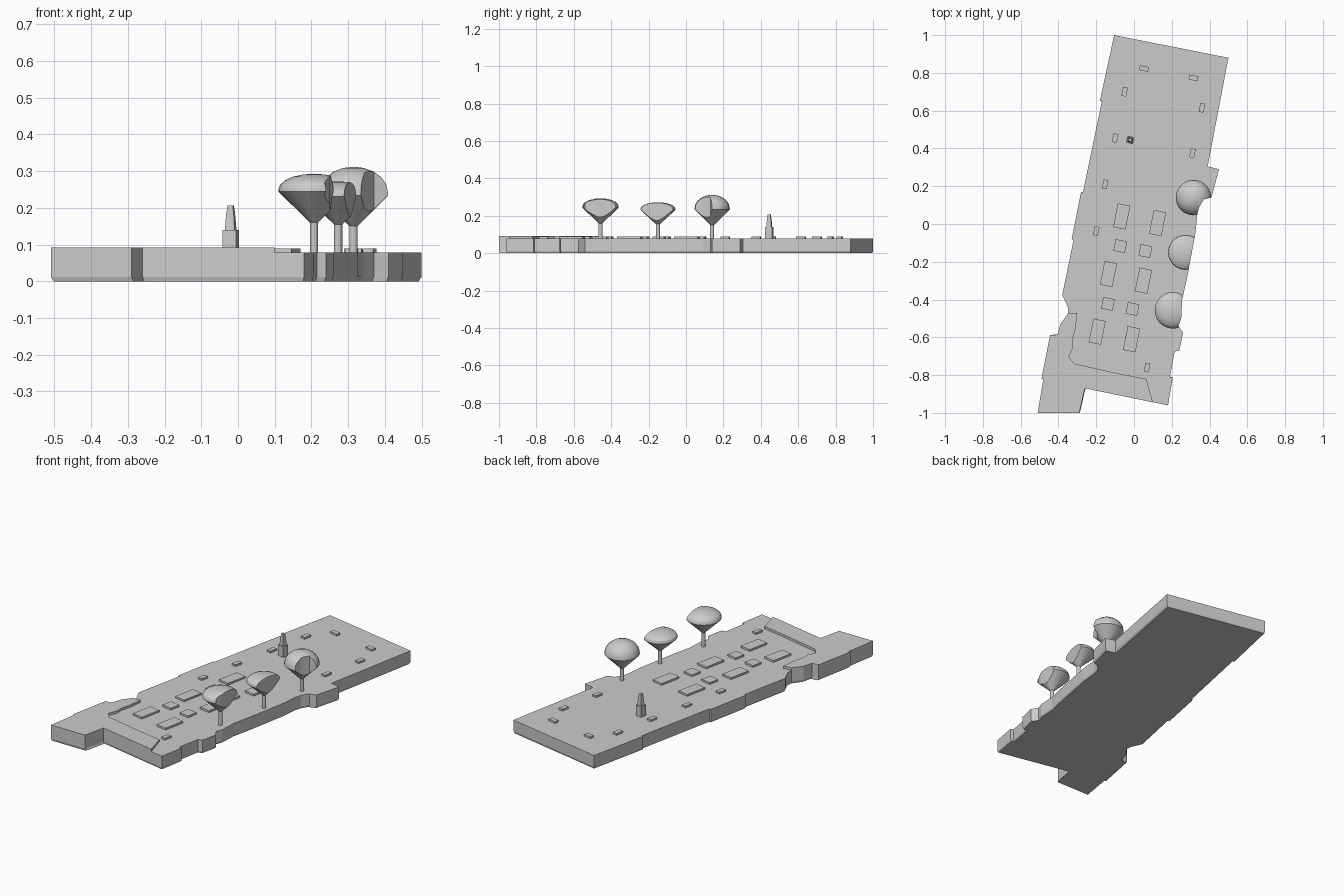
import bpy
import bmesh
import math
from mathutils import Matrix, Vector

cube = bpy.data.objects.get("Cube")
if cube:
    bpy.data.objects.remove(cube, do_unlink=True)

stone = bpy.data.materials.new("plain grey")
stone.use_nodes = True
stone.diffuse_color = (0.6, 0.6, 0.6, 1)
stone.node_tree.nodes["Principled BSDF"].inputs["Base Color"].default_value = stone.diffuse_color

TURN = math.radians(-11.5)   # the whole street grid is turned by this angle
GROUND = 0.078
PLATEAU = 0.092


def finish(name, bm):
    """Turn a bmesh into a named object with the shared material."""
    bmesh.ops.recalc_face_normals(bm, faces=bm.faces)
    mesh = bpy.data.meshes.new(name)
    bm.to_mesh(mesh)
    bm.free()
    mesh.materials.append(stone)
    obj = bpy.data.objects.new(name, mesh)
    bpy.context.scene.collection.objects.link(obj)
    return obj


def prism(name, outline, bottom, top, chamfer=0.0):
    """Extrude an outline upwards, optionally drawing in its lower rim."""
    bm = bmesh.new()
    face = bm.faces.new([bm.verts.new((x, y, top)) for x, y in outline])
    levels = [bottom + chamfer, bottom] if chamfer else [bottom]
    for z in levels:
        result = bmesh.ops.extrude_face_region(bm, geom=[face], use_keep_orig=(z == levels[0]))
        face = [g for g in result["geom"] if isinstance(g, bmesh.types.BMFace)][0]
        for v in face.verts:
            v.co.z = z
    if chamfer:
        for v in face.verts:
            v.co.x *= 0.985
            v.co.y *= 0.996
    return finish(name, bm)


def block(name, x, y, width, depth, bottom, top, taper=1.0):
    """Upright block aligned with the street grid."""
    bm = bmesh.new()
    bmesh.ops.create_cube(bm, size=1)
    for v in bm.verts:
        scale = taper if v.co.z > 0 else 1
        v.co = Vector((v.co.x * width * scale, v.co.y * depth * scale,
                       top if v.co.z > 0 else bottom))
    bm.transform(Matrix.Translation((x, y, 0)) @ Matrix.Rotation(TURN, 4, "Z"))
    return finish(name, bm)


def lathe(name, x, y, profile, sides):
    """Spin a profile of (radius, height) about a vertical axis."""
    bm = bmesh.new()
    verts = [bm.verts.new((r, 0, z)) for r, z in profile]
    edges = [bm.edges.new(pair) for pair in zip(verts, verts[1:])]
    bmesh.ops.spin(bm, geom=verts + edges, cent=(0, 0, 0), axis=(0, 0, 1),
                   angle=math.tau, steps=sides, use_merge=True)
    bmesh.ops.remove_doubles(bm, verts=bm.verts, dist=0.0001)
    bm.transform(Matrix.Translation((x, y, 0)))
    return finish(name, bm)


# Ground slab: east side, south end, then the west side back to the north
east = [(-.105, 1), (.5, .88), (.39, .305), (.45, .29), (.41, .14), (.37, .13),
        (.345, .09), (.335, .05), (.325, -.05), (.28, -.29), (.255, -.4),
        (.25, -.5), (.235, -.54), (.26, -.575), (.24, -.67), (.215, -.675),
        (.19, -.81), (.205, -.815), (.18, -.96)]
south = [(-.26, -.87), (-.29, -1), (-.51, -1), (-.48, -.82), (-.49, -.82),
         (-.445, -.59), (-.405, -.585), (-.39, -.53), (-.35, -.475)]
west = [(-.35, -.44), (-.38, -.375), (-.32, -.085), (-.33, -.08),
        (-.28, .17), (-.27, .17), (-.17, .65), (-.18, .655)]
outline = east + south + west
prism("ground_slab", outline, 0, GROUND, 0.012)

# Raised terrace along the south-west, with its winding inner edge
inner = [(-.3, -.47), (-.31, -.555), (-.325, -.61), (-.325, -.66),
         (-.345, -.705), (-.315, -.74), (-.09, -.79), (.065, -.82), (.1, -.944)]
prism("raised_terrace", south + inner, GROUND, PLATEAU)

# Rows of large and small garden plots
PLOT_TOP = 0.089
long_plots = [(-.065, .04), (.125, .005), (-.135, -.265), (.05, -.3),
              (-.195, -.57), (-.013, -.61)]
square_plots = [(-.073, -.117), (.06, -.143), (-.138, -.423), (-.008, -.45)]
upright_slabs = [(-.05, .7), (.36, .615), (-.1, .455), (.31, .375),
                 (-.153, .21), (-.2, -.037), (.069, -.76)]
flat_slabs = [(.053, .823), (.315, .773)]
for label, places, width, depth in (("long_plot", long_plots, .067, .128),
                                    ("square_plot", square_plots, .062, .062),
                                    ("small_block", upright_slabs, .026, .048),
                                    ("cross_block", flat_slabs, .048, .026)):
    for i, (x, y) in enumerate(places):
        block(f"{label}_{i + 1}", x, y, width, depth, GROUND - 0.002, PLOT_TOP)

# Monument: pedestal, tapering shaft and cap
mx, my = -.02, .445
block("monument_pedestal", mx, my, .038, .038, GROUND - 0.002, .14)
block("monument_shaft", mx, my, .027, .027, .14, .192, .72)
block("monument_cap", mx, my, .018, .018, .192, .206, .85)

# Trees, with crowns trimmed where they overhang the slab edge
trimmer = prism("crown_trimmer", outline, -0.1, 0.6)
trimmer.hide_render = True
trees = [(.315, .14, .094, .15, .24, .312),
         (.273, -.15, .093, .155, .237, .272),
         (.207, -.457, .097, .16, .25, .293)]
crowns = []
for i, (x, y, radius, low, rim, top) in enumerate(trees):
    lathe(f"tree_trunk_{i + 1}", x, y,
          [(0, GROUND - .002), (.011, GROUND - .002), (.011, low + .01), (0, low + .01)], 12)
    dome = [(radius * math.cos(a), rim + (top - rim) * math.sin(a))
            for a in (math.radians(d) for d in (0, 18, 36, 54, 72))]
    crown = lathe(f"tree_crown_{i + 1}", x, y,
                  [(0, low), (.011, low), (radius, rim - .006)] + dome + [(0, top)], 24)
    trim = crown.modifiers.new("trim", "BOOLEAN")
    trim.operation = "INTERSECT"
    trim.solver = "EXACT"
    trim.object = trimmer
    crowns.append(crown)

# Bake the trimming and smooth the crowns
bpy.context.view_layer.update()
graph = bpy.context.evaluated_depsgraph_get()
baked = [bpy.data.meshes.new_from_object(c.evaluated_get(graph)) for c in crowns]
bpy.ops.object.select_all(action="DESELECT")
for crown, mesh in zip(crowns, baked):
    crown.modifiers.clear()
    crown.data = mesh
    crown.select_set(True)
bpy.context.view_layer.objects.active = crowns[0]
bpy.ops.object.shade_smooth_by_angle(angle=math.radians(30))
bpy.data.objects.remove(trimmer, do_unlink=True)
